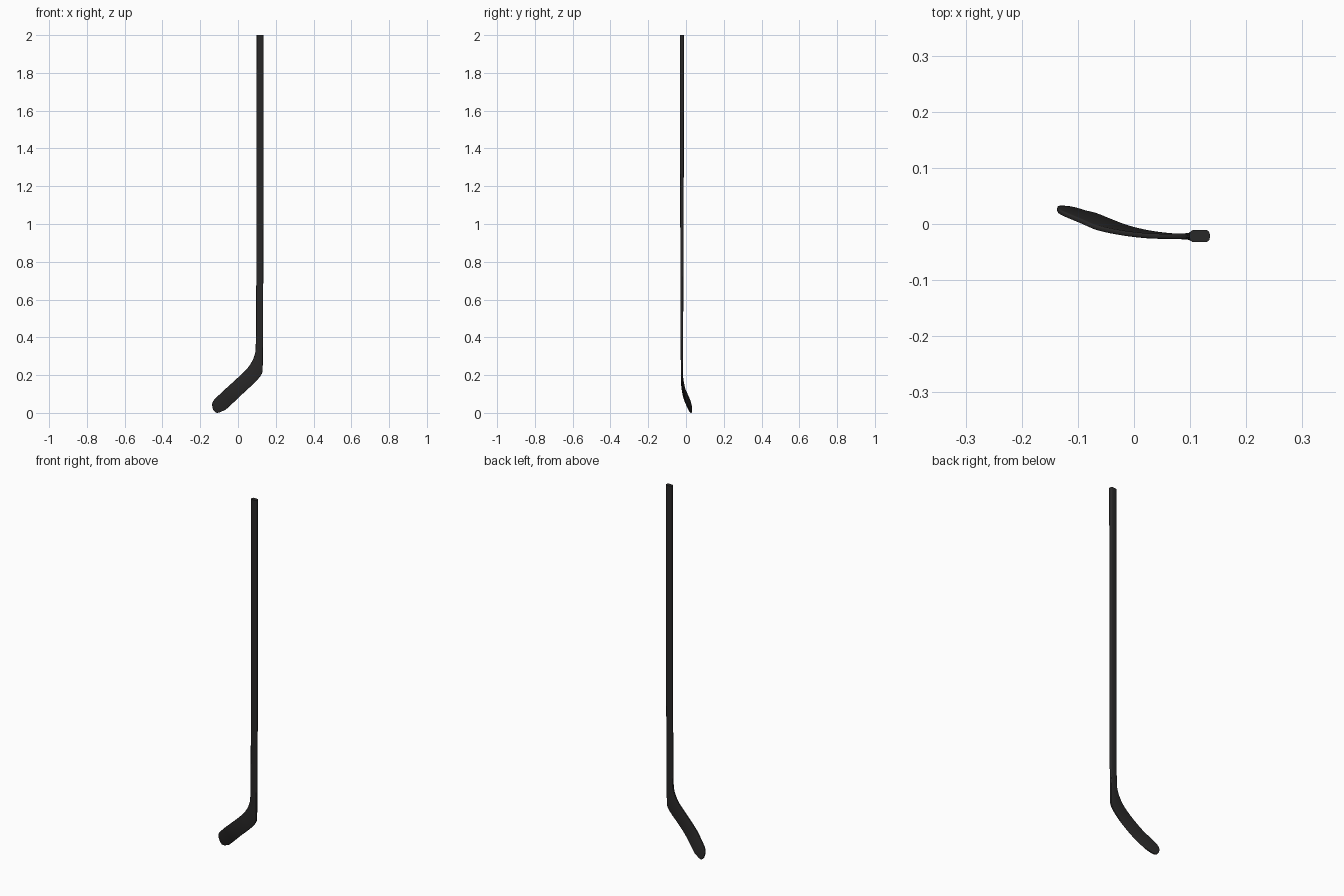
import bpy, bmesh, math
from mathutils import Vector

if "Cube" in bpy.data.objects:
    bpy.data.objects.remove(bpy.data.objects["Cube"])

# One dark colour for the whole stick
mat = bpy.data.materials.new("charcoal black")
mat.diffuse_color = (0.022, 0.021, 0.021, 1)
mat.use_nodes = True
mat.node_tree.nodes["Principled BSDF"].inputs["Base Color"].default_value = mat.diffuse_color

# Shaft sections: inner x, z, outer x, z, centre y, half thickness
SHAFT = [
    (.099, 2.0, .135, 2.0, -.0215, .0110),
    (.098, 1.2, .135, 1.2, -.0215, .0095),
]
# Hosel, heel and blade: upper x, z, lower x, z, centre y, half thickness
BLADE = [
    (.096, .44, .133, .42, -.022, .0070),
    (.093, .34, .132, .30, -.022, .0060),
    (.089, .31, .131, .25, -.022, .0055),
    (.077, .278, .128, .212, -.022, .0050),
    (.055, .243, .105, .178, -.022, .0045),
    (.022, .208, .070, .143, -.021, .0045),
    (-.022, .167, .030, .106, -.016, .0045),
    (-.066, .127, -.008, .070, -.007, .0045),
    (-.095, .100, -.040, .040, .005, .0045),
    (-.119, .077, -.065, .018, .015, .0045),
    (-.130, .064, -.085, .008, .020, .0045),
    (-.1365, .048, -.100, .002, .0245, .0045),
    (-.136, .033, -.116, .001, .028, .0042),
    (-.132, .018, -.127, .010, .0295, .0030),
]


def smooth_rows(rows, steps):
    """Catmull-Rom interpolation between section rows."""
    p = [rows[0]] + rows + [rows[-1]]
    out = []
    for i in range(1, len(p) - 2):
        for k in range(steps):
            t = k / steps
            out.append(tuple(
                .5 * (2 * b + (c - a) * t + (2 * a - 5 * b + 4 * c - d) * t * t
                      + (3 * b - a - 3 * c + d) * t ** 3)
                for a, b, c, d in zip(*p[i - 1:i + 3])))
    return out + [rows[-1]]


def ring(row):
    """Rounded rectangle spanning the two edge points of a section."""
    ux, uz, lx, lz, y, t = row
    u, l = Vector((ux, y, uz)), Vector((lx, y, lz))
    mid, axis = (u + l) / 2, (l - u).normalized()
    w = (l - u).length / 2
    r = min(.7 * t, .9 * w)
    pts = []
    for q, (sx, sy) in enumerate([(1, 1), (-1, 1), (-1, -1), (1, -1)]):
        for k in range(4):
            a = math.pi / 2 * (q + k / 3)
            a_w = sx * (w - r) + r * math.cos(a)
            a_t = sy * (t - r) + r * math.sin(a)
            pts.append(mid + axis * a_w + Vector((0, a_t, 0)))
    return pts


def loft(name, rows):
    bm = bmesh.new()
    rings = [[bm.verts.new(p) for p in ring(r)] for r in rows]
    for a, b in zip(rings, rings[1:]):
        for i in range(len(a)):
            j = (i + 1) % len(a)
            bm.faces.new((a[i], a[j], b[j], b[i]))
    bm.faces.new(rings[0])
    bm.faces.new(rings[-1])
    bmesh.ops.recalc_face_normals(bm, faces=bm.faces)
    me = bpy.data.meshes.new(name)
    bm.to_mesh(me)
    bm.free()
    me.materials.append(mat)
    ob = bpy.data.objects.new(name, me)
    bpy.context.collection.objects.link(ob)
    bpy.context.view_layer.objects.active = ob
    ob.select_set(True)
    bpy.ops.object.shade_smooth_by_angle(angle=math.radians(40))
    return ob


# Shaft flowing into the curved blade as one continuous surface
loft("stick_shaft_and_blade", SHAFT + smooth_rows(BLADE, 4))
